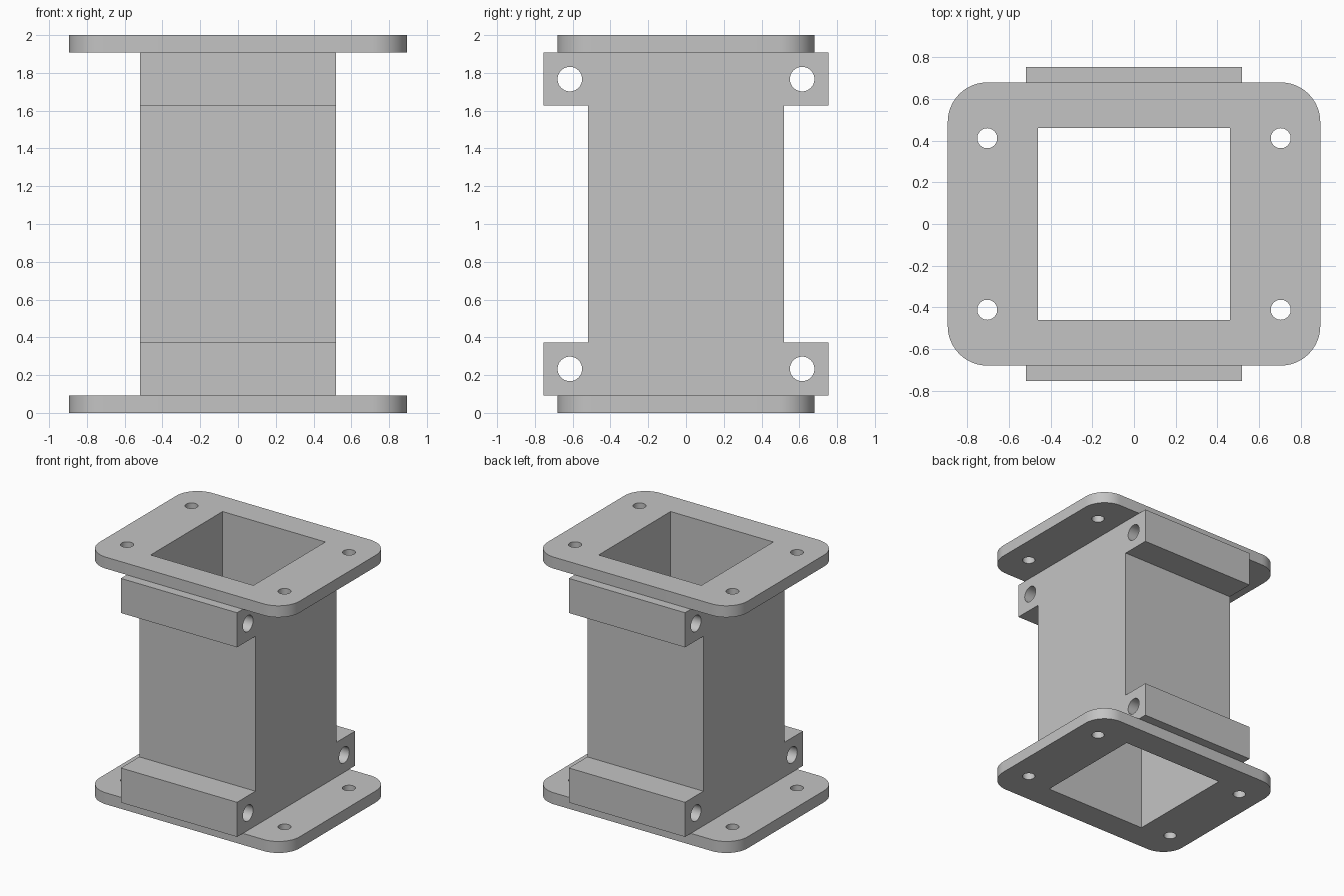
import bpy, bmesh
from math import sin, cos, pi
from mathutils import Matrix

cube = bpy.data.objects.get("Cube")
if cube:
    bpy.data.objects.remove(cube)

grey = bpy.data.materials.new("light grey metal")
grey.use_nodes = True
colour = (0.55, 0.55, 0.55, 1)
grey.diffuse_color = colour
grey.node_tree.nodes["Principled BSDF"].inputs["Base Color"].default_value = colour

HEIGHT = 2.0
FLANGE_X, FLANGE_Y, FLANGE_T, CORNER = 0.895, 0.68, 0.093, 0.19
BODY, BORE = 0.52, 0.46
LUG_Y, LUG_H = 0.755, 0.28


def circle(x, y, r, n=40):
    return [(x + r * cos(2 * pi * i / n), y + r * sin(2 * pi * i / n)) for i in range(n)]


def rectangle(hx, hy):
    return [(-hx, -hy), (hx, -hy), (hx, hy), (-hx, hy)]


def rounded_rectangle(hx, hy, r, n=12):
    points = []
    for k, (sx, sy) in enumerate([(1, 1), (-1, 1), (-1, -1), (1, -1)]):
        for i in range(n + 1):
            a = (k + i / n) * pi / 2
            points.append((sx * (hx - r) + r * cos(a), sy * (hy - r) + r * sin(a)))
    return points


def extruded(name, loops, depth, matrix):
    """Fill the first loop, leave the others open as holes, and extrude."""
    curve = bpy.data.curves.new(name + "_profile", "CURVE")
    curve.dimensions = "2D"
    curve.fill_mode = "BOTH"
    curve.extrude = depth / 2
    for loop in loops:
        spline = curve.splines.new("POLY")
        spline.points.add(len(loop) - 1)
        for p, (x, y) in zip(spline.points, loop):
            p.co = (x, y, 0, 1)
        spline.use_cyclic_u = True
    source = bpy.data.objects.new(name + "_profile", curve)
    bpy.context.collection.objects.link(source)
    deps = bpy.context.evaluated_depsgraph_get()
    mesh = bpy.data.meshes.new_from_object(source.evaluated_get(deps))
    bpy.data.objects.remove(source)
    bm = bmesh.new()
    bm.from_mesh(mesh)
    bmesh.ops.remove_doubles(bm, verts=bm.verts, dist=0.0001)
    bmesh.ops.transform(bm, matrix=matrix, verts=bm.verts)
    bmesh.ops.recalc_face_normals(bm, faces=bm.faces)
    bm.to_mesh(mesh)
    bm.free()
    mesh.name = name
    mesh.materials.clear()
    mesh.materials.append(grey)
    obj = bpy.data.objects.new(name, mesh)
    bpy.context.collection.objects.link(obj)
    return obj


def smooth(obj):
    bpy.ops.object.select_all(action="DESELECT")
    obj.select_set(True)
    bpy.context.view_layer.objects.active = obj
    bpy.ops.object.shade_smooth_by_angle(angle=pi / 6)


signs = [(sx, sy) for sx in (-1, 1) for sy in (-1, 1)]

# End flanges with a square bore and four bolt holes
flange_loops = [rounded_rectangle(FLANGE_X, FLANGE_Y, CORNER), rectangle(BORE, BORE)]
flange_loops += [circle(sx * 0.705, sy * 0.412, 0.048) for sx, sy in signs]
for name, z in (("bottom_flange", FLANGE_T / 2), ("top_flange", HEIGHT - FLANGE_T / 2)):
    smooth(extruded(name, flange_loops, FLANGE_T, Matrix.Translation((0, 0, z))))

# Duct body with lugs: side profile, centred on mid height, extruded across x
top = HEIGHT / 2 - FLANGE_T
step = top - LUG_H
quarter = [(BODY, step), (LUG_Y, step), (LUG_Y, top)]
half = [(y, -z) for y, z in reversed(quarter)] + quarter
outline = half + [(-y, -z) for y, z in half]
pin_holes = [circle(sy * 0.615, sz * (top - LUG_H / 2), 0.065) for sy, sz in signs]
across = Matrix(((0, 0, 1, 0), (1, 0, 0, 0), (0, 1, 0, HEIGHT / 2), (0, 0, 0, 1)))
body = extruded("duct_body", [outline] + pin_holes, 2 * BODY, across)

# Square bore through the body
cutter = extruded("bore_cutter", [rectangle(BORE, BORE)], HEIGHT + 1,
                  Matrix.Translation((0, 0, HEIGHT / 2)))
cutter.hide_render = True
cut = body.modifiers.new("bore", "BOOLEAN")
cut.operation = "DIFFERENCE"
cut.solver = "EXACT"
cut.object = cutter
deps = bpy.context.evaluated_depsgraph_get()
bored = bpy.data.meshes.new_from_object(body.evaluated_get(deps))
body.modifiers.clear()
body.data = bored
bpy.data.objects.remove(cutter)
smooth(body)
